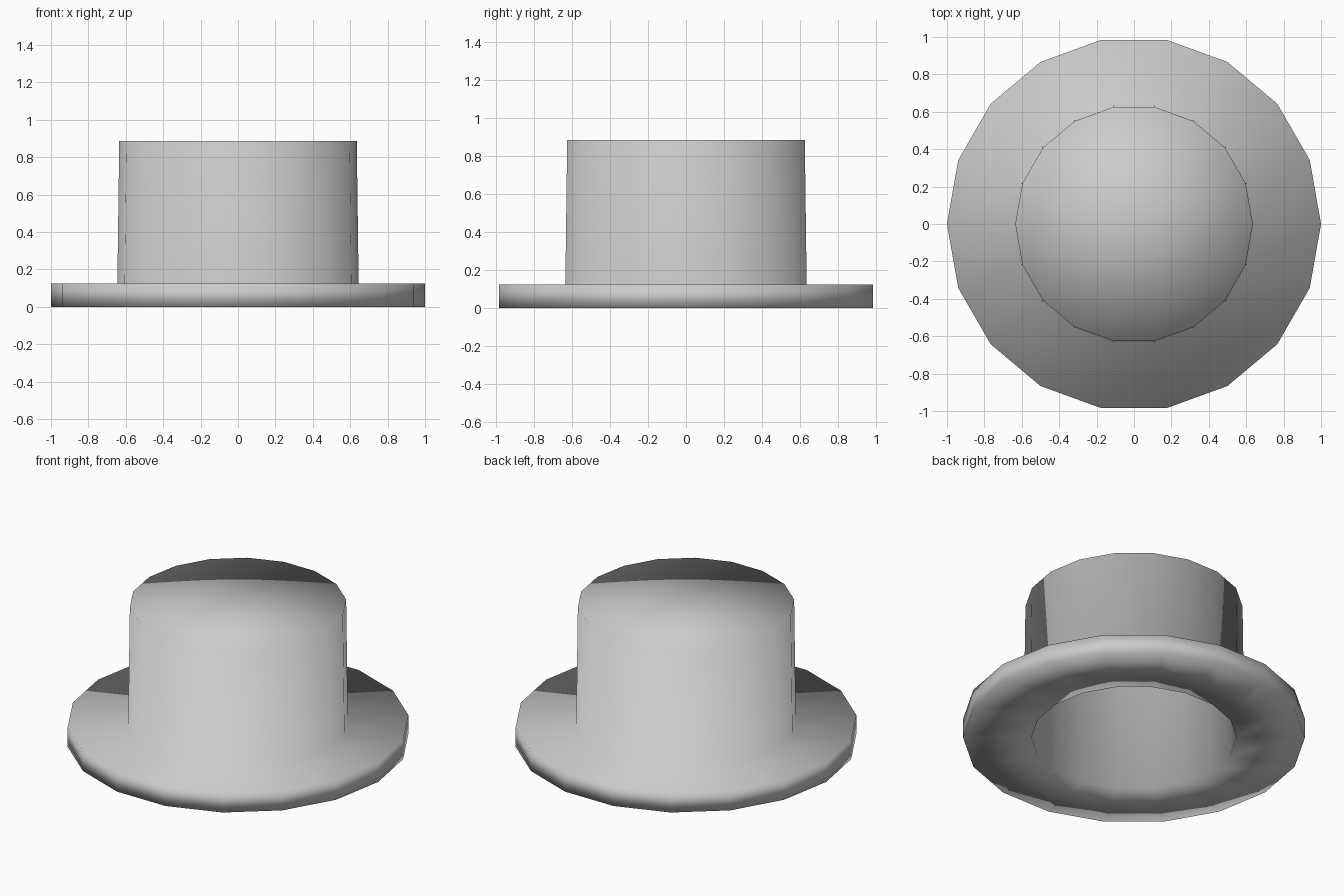
import bpy
import bmesh
import math

if "Cube" in bpy.data.objects:
    bpy.data.objects.remove(bpy.data.objects["Cube"], do_unlink=True)

SIDES = 18


def make_material(name, colour):
    mat = bpy.data.materials.new(name)
    mat.use_nodes = True
    mat.diffuse_color = colour
    mat.node_tree.nodes["Principled BSDF"].inputs["Base Color"].default_value = colour
    return mat


def lathe(name, profile, mat):
    """Revolve a (radius, height) profile around z into a smooth surface."""
    bm = bmesh.new()
    verts = [bm.verts.new((r, 0, z)) for r, z in profile]
    edges = [bm.edges.new(pair) for pair in zip(verts, verts[1:])]
    bmesh.ops.spin(bm, geom=verts + edges, cent=(0, 0, 0), axis=(0, 0, 1),
                   angle=math.tau, steps=SIDES)
    # weld the seam and the points on the axis
    bmesh.ops.remove_doubles(bm, verts=bm.verts[:], dist=0.0005)
    bmesh.ops.recalc_face_normals(bm, faces=bm.faces[:])
    for face in bm.faces:
        face.smooth = True
    mesh = bpy.data.meshes.new(name)
    bm.to_mesh(mesh)
    bm.free()
    mesh.materials.append(mat)
    obj = bpy.data.objects.new(name, mesh)
    bpy.context.collection.objects.link(obj)
    return obj


felt = make_material("light grey felt", (0.6, 0.6, 0.6, 1))

# Crown top, crown wall, brim, and the hollow inside
outer = [(0, 0.885), (0.635, 0.885), (0.645, 0.125), (1, 0.125), (1, 0)]
inner = [(0.6, 0), (0.6, 0.84), (0, 0.84)]
lathe("top_hat", outer + inner, felt)
